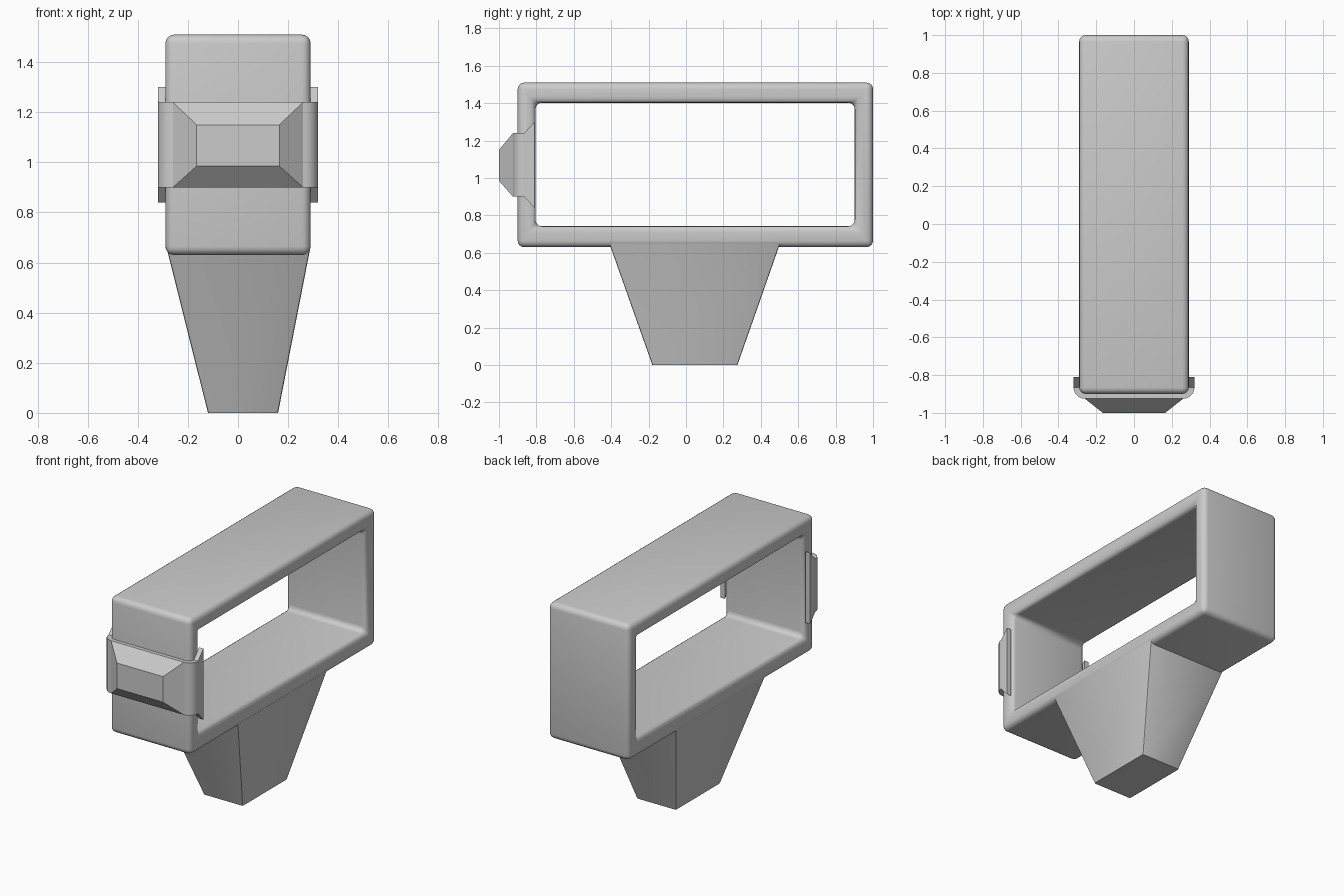
import bpy, bmesh, math
from mathutils import Vector

if "Cube" in bpy.data.objects:
    bpy.data.objects.remove(bpy.data.objects["Cube"])


def finish(bm, name, angle=35):
    bmesh.ops.recalc_face_normals(bm, faces=bm.faces)
    mesh = bpy.data.meshes.new(name)
    bm.to_mesh(mesh)
    bm.free()
    ob = bpy.data.objects.new(name, mesh)
    bpy.context.collection.objects.link(ob)
    bpy.ops.object.select_all(action='DESELECT')
    ob.select_set(True)
    bpy.context.view_layer.objects.active = ob
    bpy.ops.object.shade_smooth_by_angle(angle=math.radians(angle))
    return ob


def rect(y0, y1, z0, z1):
    return [(y0, z0), (y1, z0), (y1, z1), (y0, z1)]


def tube(bm, rings):
    # joins consecutive rings, and the last ring back to the first
    vs = [[bm.verts.new(p) for p in r] for r in rings]
    n = len(vs[0])
    for i, a in enumerate(vs):
        b = vs[(i + 1) % len(vs)]
        for j in range(n):
            k = (j + 1) % n
            bm.faces.new((a[j], a[k], b[k], b[j]))


# Rectangular open frame with rounded edges
outer, inner, hw = rect(-0.9, 1.0, 0.63, 1.51), rect(-0.805, 0.902, 0.742, 1.402), 0.29
bm = bmesh.new()
tube(bm, [[(s, y, z) for y, z in loop] for loop, s in
          ((outer, -hw), (outer, hw), (inner, hw), (inner, -hw))])
bmesh.ops.recalc_face_normals(bm, faces=bm.faces)
edges = [e for e in bm.edges if e.calc_face_angle(0) > 0.5]
bmesh.ops.bevel(bm, geom=edges, offset=0.035, offset_type='OFFSET',
                segments=4, profile=0.5, affect='EDGES', clamp_overlap=True)
finish(bm, "open_frame")

# Tapered grip below the frame
bm = bmesh.new()
lo = [bm.verts.new((x, y, 0)) for x, y in rect(-0.12, 0.16, -0.18, 0.275)]
hi = [bm.verts.new((x, y, 0.65)) for x, y in rect(-0.283, 0.287, -0.41, 0.503)]
bm.faces.new(lo)
bm.faces.new(hi)
for j in range(4):
    k = (j + 1) % 4
    bm.faces.new((lo[j], lo[k], hi[k], hi[j]))
bmesh.ops.recalc_face_normals(bm, faces=bm.faces)
slant = [e for e in bm.edges if abs(e.verts[0].co.z - e.verts[1].co.z) > 0.1]
bmesh.ops.bevel(bm, geom=slant, offset=0.008, segments=2, profile=0.5, affect='EDGES')
finish(bm, "tapered_grip")

# Clip wrapped round the front bar, flared at its rear ends
MID, HALF, FLARE = 1.07, 0.17, 0.23


def clip_half(t):
    # (x, y, half height) from the side end to the front, inset by t
    pts = [(0.32 - t, -0.81, FLARE), (0.32 - t, -0.865, HALF)]
    for i in range(1, 7):
        a = math.pi / 2 * i / 6
        pts.append((0.26 + (0.06 - t) * math.cos(a), -0.865 - (0.06 - t) * math.sin(a), HALF))
    return pts


def clip_path(t):
    h = clip_half(t)
    return h + [(-x, y, z) for x, y, z in reversed(h)]


bm = bmesh.new()
rings = []
for (ox, oy, oh), (ix, iy, ih) in zip(clip_path(0), clip_path(0.031)):
    rings.append([bm.verts.new(p) for p in ((ox, oy, MID - oh), (ox, oy, MID + oh),
                                            (ix, iy, MID + ih), (ix, iy, MID - ih))])
front = None
for a, b in zip(rings, rings[1:]):
    for j in range(4):
        k = (j + 1) % 4
        f = bm.faces.new((a[j], a[k], b[k], b[j]))
        if j == 0 and a[0].co.x * b[0].co.x < 0:
            front = f
bm.faces.new(rings[0])
bm.faces.new(rings[-1])
# Raised block on the clip front
ext = bmesh.ops.extrude_face_region(bm, geom=[front])
bmesh.ops.delete(bm, geom=[front], context='FACES_ONLY')
for v in ext['geom']:
    if isinstance(v, bmesh.types.BMVert):
        v.co = Vector((math.copysign(0.165, v.co.x), -1.0, 1.15 if v.co.z > MID else 0.985))
finish(bm, "front_clip", 30)
